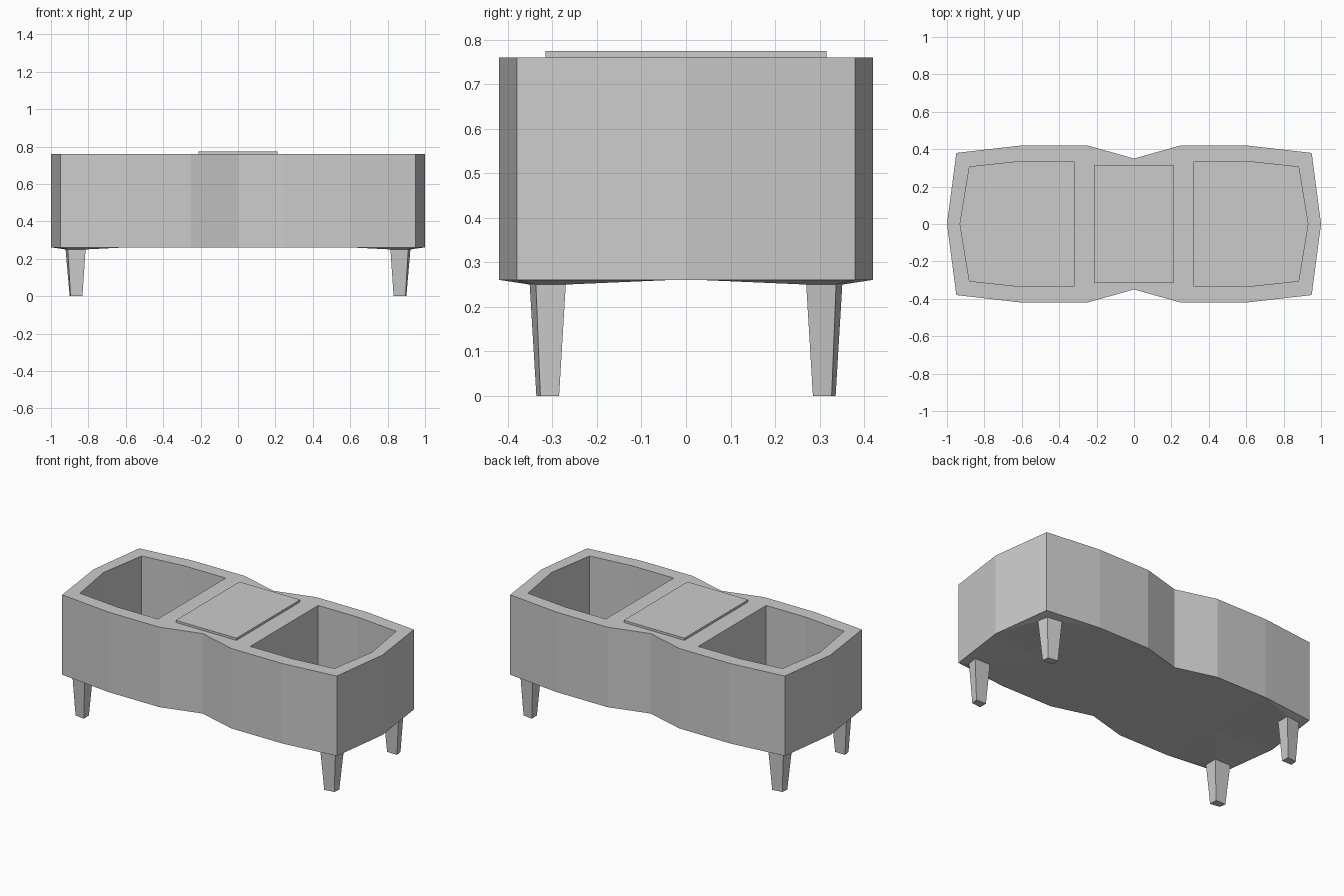
import bpy

if "Cube" in bpy.data.objects:
    bpy.data.objects.remove(bpy.data.objects["Cube"])

BOTTOM, TOP = 0.26, 0.76


def mesh_object(name, verts, faces):
    me = bpy.data.meshes.new(name)
    me.from_pydata(verts, [], faces)
    me.update()
    ob = bpy.data.objects.new(name, me)
    bpy.context.scene.collection.objects.link(ob)
    return ob


def loft(name, sections):
    """Skin a stack of (counter-clockwise outline, z) sections and cap both ends."""
    n = len(sections[0][0])
    verts = [(x, y, z) for pts, z in sections for x, y in pts]
    faces = [tuple(range(n))[::-1], tuple(range(len(verts) - n, len(verts)))]
    for s in range(len(sections) - 1):
        for i in range(n):
            j = (i + 1) % n
            faces.append((s * n + i, s * n + j, (s + 1) * n + j, (s + 1) * n + i))
    return mesh_object(name, verts, faces)


def mirrored(pts, sx, sy):
    out = [(x * sx, y * sy) for x, y in pts]
    return out if sx * sy > 0 else out[::-1]


# Body: pinched-waist outline, mirrored from one quarter
quarter = [(1.0, 0.0), (0.95, 0.38), (0.6, 0.42), (0.25, 0.42), (0.0, 0.35)]
half = quarter + [(-x, y) for x, y in quarter[-2::-1]]
outline = half + [(x, -y) for x, y in half[-2:0:-1]]
body = loft("planter_body", [(outline, BOTTOM), (outline, TOP)])

# Two open basins cut into the body
basin = [(0.32, -0.335), (0.6, -0.335), (0.88, -0.305), (0.93, 0.0),
         (0.88, 0.305), (0.6, 0.335), (0.32, 0.335)]
for side, sx in (("right", 1), ("left", -1)):
    pts = mirrored(basin, sx, 1)
    cutter = loft(f"{side}_basin_cutter", [(pts, 0.30), (pts, TOP + 0.1)])
    cutter.hide_render = True
    cutter.hide_viewport = True
    cutter.display_type = 'WIRE'
    mod = body.modifiers.new(f"{side}_basin", 'BOOLEAN')
    mod.operation = 'DIFFERENCE'
    mod.solver = 'EXACT'
    mod.object = cutter

# Raised panel on the middle bridge
panel = [(-0.21, -0.315), (0.21, -0.315), (0.21, 0.315), (-0.21, 0.315)]
loft("centre_panel", [(panel, TOP - 0.005), (panel, 0.774)])

# Tapered legs, with the slightly sagging underside flaring out from each leg top
foot = [(0.832, 0.285), (0.90, 0.285), (0.895, 0.327), (0.832, 0.336)]
leg_top = [(0.815, 0.27), (0.922, 0.27), (0.91, 0.337), (0.815, 0.351)]
flare = [(0.62, 0.04), (0.99, 0.04), (0.948, 0.378), (0.62, 0.416)]
for end, sy in (("front", -1), ("back", 1)):
    for side, sx in (("left", -1), ("right", 1)):
        loft(f"{end}_{side}_leg", [(mirrored(foot, sx, sy), 0.0),
                                   (mirrored(leg_top, sx, sy), 0.25),
                                   (mirrored(flare, sx, sy), BOTTOM)])
